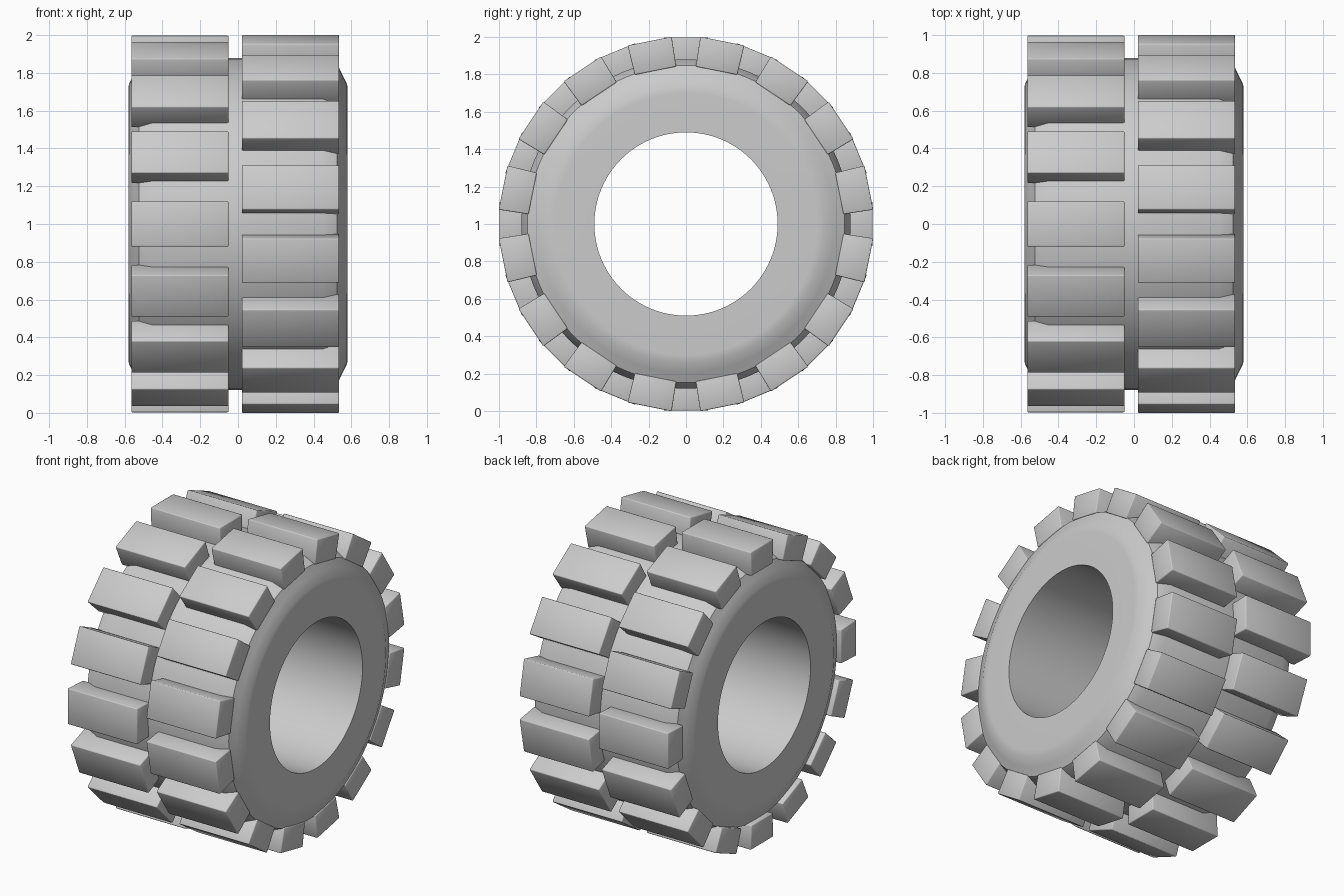
import bpy, bmesh, math
from mathutils import Matrix

if "Cube" in bpy.data.objects:
    bpy.data.objects.remove(bpy.data.objects["Cube"])

CENTRE = Matrix.Translation((0, 0, 1))


def add_object(name, bm, angle):
    bmesh.ops.recalc_face_normals(bm, faces=bm.faces)
    mesh = bpy.data.meshes.new(name)
    bm.to_mesh(mesh)
    bm.free()
    obj = bpy.data.objects.new(name, mesh)
    bpy.context.collection.objects.link(obj)
    bpy.ops.object.select_all(action='DESELECT')
    obj.select_set(True)
    bpy.context.view_layer.objects.active = obj
    bpy.ops.object.shade_smooth_by_angle(angle=math.radians(angle))
    return obj


# Tyre body: closed profile (x, radius) revolved around the x axis
half = [(0.45, 0.88), (0.525, 0.848), (0.55, 0.795), (0.578, 0.74), (0.58, 0.70), (0.58, 0.49)]
profile = half + [(-x, r) for x, r in reversed(half)]
steps = 96
bm = bmesh.new()
rings = []
for i in range(steps):
    a = math.tau * i / steps
    rings.append([bm.verts.new((x, r * math.sin(a), 1 + r * math.cos(a))) for x, r in profile])
n = len(profile)
for i in range(steps):
    p, q = rings[i], rings[(i + 1) % steps]
    for j in range(n):
        k = (j + 1) % n
        bm.faces.new((p[j], p[k], q[k], q[j]))
add_object("tyre_body", bm, 30)


# Tread rows: slightly tapered, softened blocks, second row offset half a step
def tread_row(name, x0, x1, offset, count=16):
    bm = bmesh.new()
    outer, inner, top, base = 0.12, 0.113, 0.997, 0.836
    section = [(-inner, base), (inner, base), (outer, top), (-outer, top)]
    for i in range(count):
        rot = CENTRE @ Matrix.Rotation(math.tau * (i + offset) / count, 4, 'X')
        ends = [[bm.verts.new(rot @ Matrix.Translation((x, y, z)).to_translation())
                 for y, z in section] for x in (x0, x1)]
        bm.faces.new(ends[0])
        bm.faces.new(ends[1][::-1])
        for j in range(4):
            k = (j + 1) % 4
            bm.faces.new((ends[0][j], ends[1][j], ends[1][k], ends[0][k]))
    bmesh.ops.recalc_face_normals(bm, faces=bm.faces)
    bmesh.ops.bevel(bm, geom=bm.edges[:], offset=0.006, segments=2, profile=0.5, affect='EDGES')
    add_object(name, bm, 50)


tread_row("left_tread_blocks", -0.565, -0.05, 0)
tread_row("right_tread_blocks", 0.02, 0.535, 0.5)
